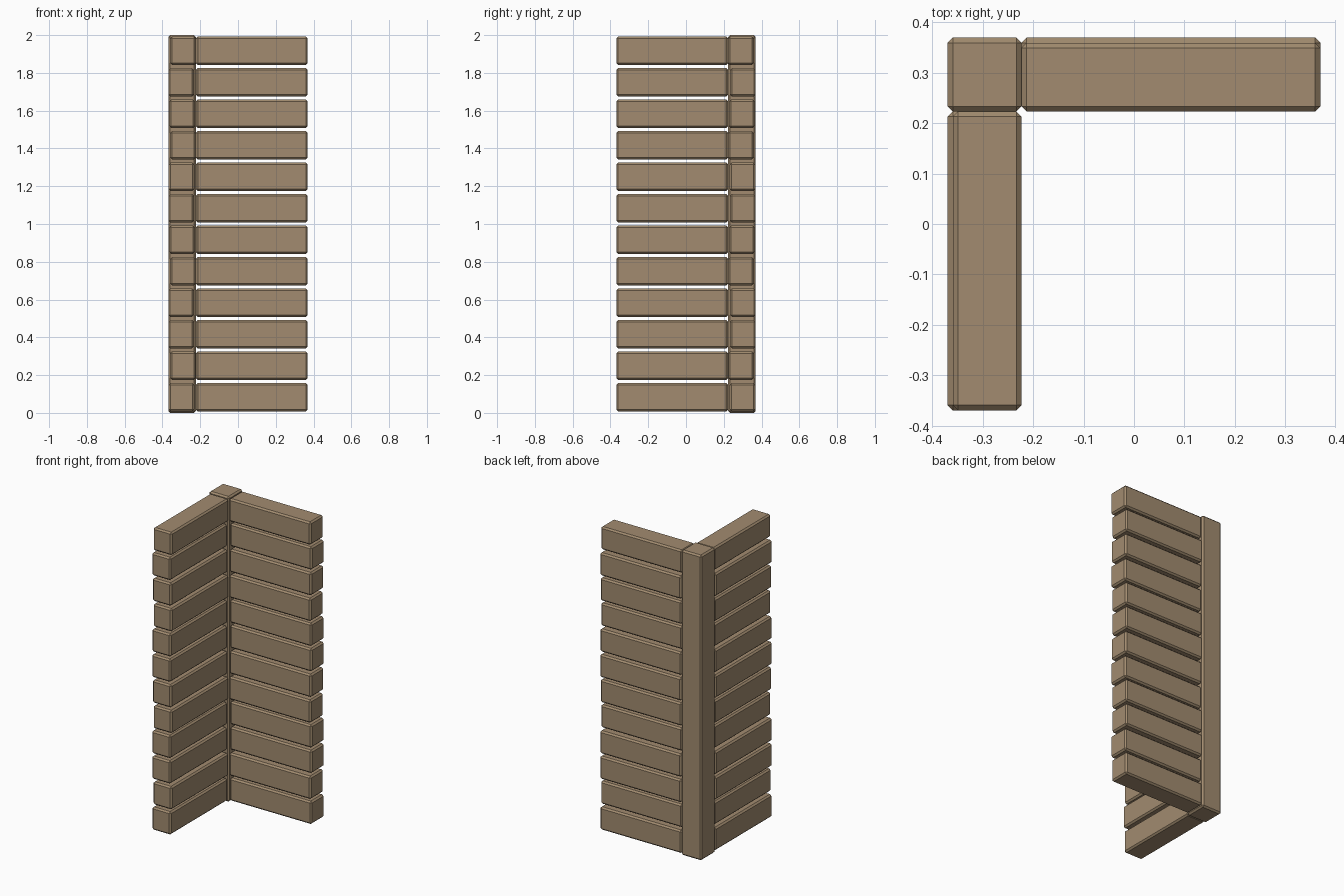
import bpy

if "Cube" in bpy.data.objects:
    bpy.data.objects.remove(bpy.data.objects["Cube"])

wood = bpy.data.materials.new("wood")
wood.diffuse_color = (0.36, 0.26, 0.16, 1)
wood.use_nodes = True
wood.node_tree.nodes["Principled BSDF"].inputs["Base Color"].default_value = wood.diffuse_color


def beam(name, lo, hi, bevel=0.01):
    """Chamfered box between two corners."""
    bpy.ops.mesh.primitive_cube_add(
        size=1, location=[(a + b) / 2 for a, b in zip(lo, hi)])
    ob = bpy.context.object
    ob.name = name
    ob.scale = [b - a for a, b in zip(lo, hi)]
    bpy.ops.object.transform_apply(location=False, rotation=False, scale=True)
    mod = ob.modifiers.new("chamfer", 'BEVEL')
    mod.width = bevel
    mod.segments = 1
    ob.data.materials.append(wood)
    return ob


END = 0.369      # outer reach of the corner and plank ends
INNER = 0.223    # inner face of the post
MID = (END + INNER) / 2
HALF_T = 0.068   # half plank thickness
HALF_H = 0.075   # half plank height

# Corner post
beam("corner_post", (-END, INNER, 0), (-INNER, END, 2))

# Two walls of planks, each course set slightly in or out (bottom to top)
shifts = [-.003, .004, -.005, -.005, .005, 0, -.005, -.003, .005, 0, -.005, .005]
for i, s in enumerate(shifts):
    z = (i + 0.5) / 6
    c = MID - s
    beam(f"back_plank_{i + 1}", (-INNER, c - HALF_T, z - HALF_H),
         (END, c + HALF_T, z + HALF_H))
    beam(f"side_plank_{i + 1}", (-c - HALF_T, -END, z - HALF_H),
         (-c + HALF_T, INNER, z + HALF_H))
